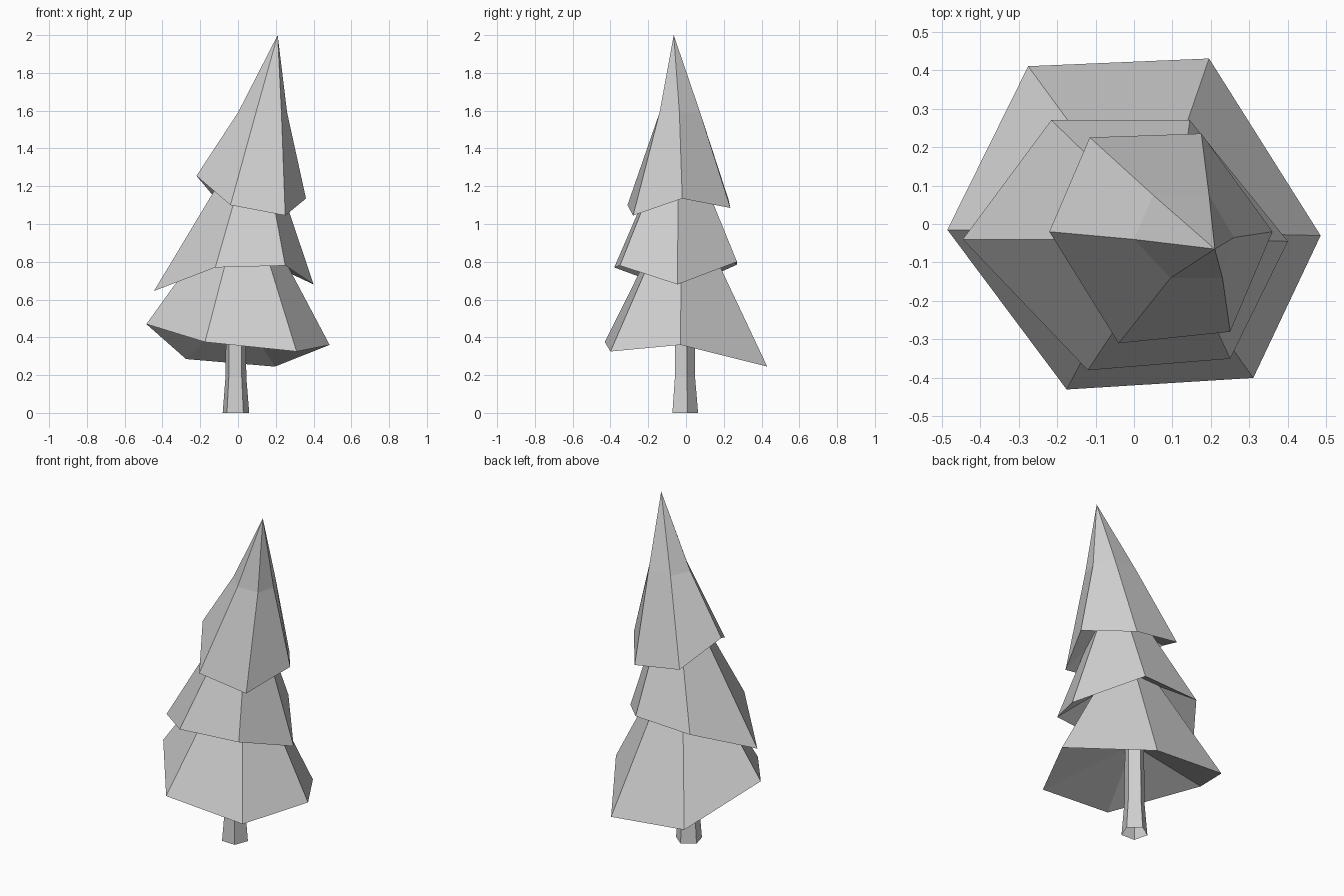
import bpy
import bmesh
import math

# Remove the default cube
default_cube = bpy.data.objects.get("Cube")
if default_cube:
    bpy.data.objects.remove(default_cube, do_unlink=True)

# Single flat colour for the whole tree
grey = bpy.data.materials.new("plain_grey")
grey.use_nodes = True
grey.diffuse_color = (0.63, 0.63, 0.63, 1)
grey.node_tree.nodes["Principled BSDF"].inputs["Base Color"].default_value = (0.63, 0.63, 0.63, 1)


def loft(name, rings, tip=None, hollow=None):
    """Skin a stack of rings; gather the top into a tip and the underside into a raised hollow."""
    bm = bmesh.new()
    loops = [[bm.verts.new(point) for point in ring] for ring in rings]
    sides = len(loops[0])
    for lower, upper in zip(loops, loops[1:]):
        for i in range(sides):
            j = (i + 1) % sides
            bm.faces.new((lower[i], lower[j], upper[j], upper[i]))
    for loop, point in ((loops[-1], tip), (loops[0][::-1], hollow)):
        if point:
            peak = bm.verts.new(point)
            for i in range(sides):
                bm.faces.new((loop[i], loop[(i + 1) % sides], peak))

    mesh = bpy.data.meshes.new(name)
    bm.to_mesh(mesh)
    bm.free()
    mesh.materials.append(grey)
    obj = bpy.data.objects.new(name, mesh)
    bpy.context.scene.collection.objects.link(obj)
    return obj


def trunk_ring(radius, z):
    """Five points around the trunk axis."""
    angles = [math.radians(15 + 72 * i) for i in range(5)]
    return [(radius * math.cos(a) - 0.012, radius * math.sin(a) - 0.01, z) for a in angles]


# Trunk: five-sided post with a flared, open foot, running up into the branches
loft("trunk", [trunk_ring(0.074, 0), trunk_ring(0.058, 0.19), trunk_ring(0.054, 0.6)])

# Lower branches: widest skirt with a crooked rim
lower_rim = [(-.485, -.015, .47), (-.175, -.43, .375), (.31, -.4, .325),
             (.485, -.03, .36), (.195, .43, .245), (-.275, .41, .285)]
loft("lower_branches", [lower_rim], tip=(.04, -.02, 1.2), hollow=(0, -.01, .55))

# Middle branches
middle_rim = [(-.445, -.04, .645), (-.12, -.38, .77), (.25, -.35, .78),
              (.4, -.045, .68), (.145, .27, .8), (-.215, .27, .785)]
loft("middle_branches", [middle_rim], tip=(.105, -.04, 1.56), hollow=(.03, -.02, .98))

# Top branches: skirt bends inward before the leaning tip
top_rim = [(-.22, -.02, 1.255), (-.04, -.31, 1.1), (.25, -.28, 1.045),
           (.36, -.02, 1.135), (.175, .235, 1.085), (-.115, .225, 1.13)]
bend = [(0, -.04), (.095, -.14), (.23, -.14), (.26, -.035), (.195, .075), (.05, .075)]
loft("top_branches", [top_rim, [(x, y, 1.59) for x, y in bend]],
     tip=(.21, -.065, 2), hollow=(.09, -.03, 1.34))
